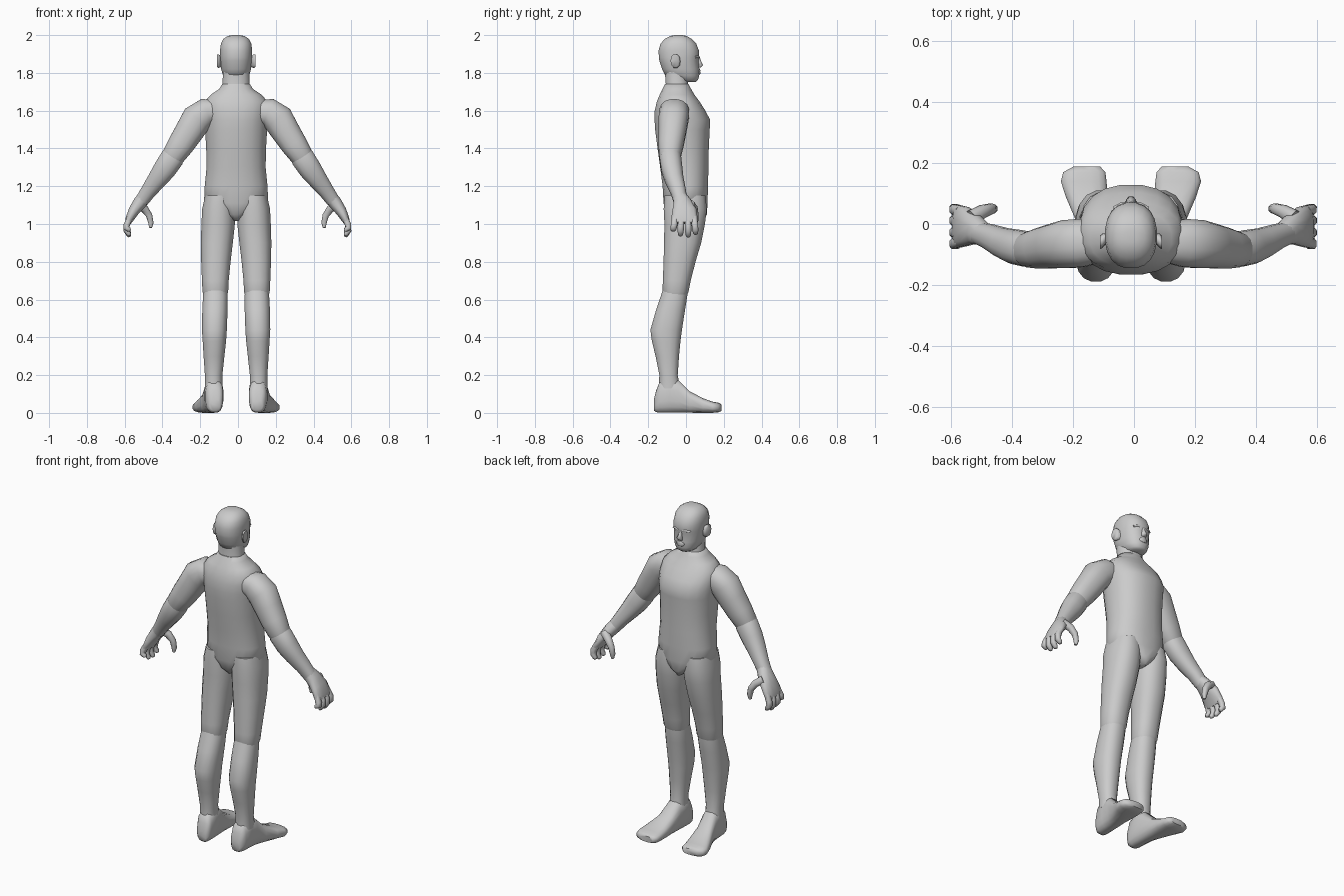
import bpy, bmesh, math
from mathutils import Vector

skin = bpy.data.materials.new("grey skin")
skin.diffuse_color = (0.6, 0.6, 0.6, 1)
MID = -0.01  # centre line of the body


def loft(name, rings, n=16, ref=(0, 1, 0), axis=None, power=2.3, side=1, shift=MID, smooth=60):
    """Skin rings (centre, half width, half depth); depth runs along ref."""
    pts = [Vector(r[0]) for r in rings]
    bm = bmesh.new()
    loops = []
    for i, (c, hu, hv) in enumerate(rings):
        t = Vector(axis) if axis else pts[min(i + 1, len(pts) - 1)] - pts[max(i - 1, 0)]
        t.normalize()
        v = Vector(ref)
        v = (v - t * v.dot(t)).normalized()
        u = v.cross(t)
        loop = []
        for k in range(n):
            a = 2 * math.pi * (k + 0.5) / n
            ca, sa = math.cos(a), math.sin(a)
            p = pts[i] + u * hu * math.copysign(abs(ca) ** (2 / power), ca) \
                + v * hv * math.copysign(abs(sa) ** (2 / power), sa)
            loop.append(bm.verts.new((p.x * side + shift, p.y, p.z)))
        loops.append(loop)
    for a, b in zip(loops, loops[1:]):
        for k in range(n):
            bm.faces.new((a[k], a[(k + 1) % n], b[(k + 1) % n], b[k]))
    bm.faces.new(loops[0])
    bm.faces.new(loops[-1])
    bmesh.ops.recalc_face_normals(bm, faces=bm.faces)
    me = bpy.data.meshes.new(name)
    bm.to_mesh(me)
    bm.free()
    me.materials.append(skin)
    ob = bpy.data.objects.new(name, me)
    bpy.context.collection.objects.link(ob)
    bpy.ops.object.select_all(action='DESELECT')
    ob.select_set(True)
    bpy.context.view_layer.objects.active = ob
    bpy.ops.object.shade_smooth_by_angle(angle=math.radians(smooth))
    return ob


def stack(name, rows, **kw):
    """Horizontal rings from rows (z, x, half width, back y, front y)."""
    return loft(name, [((x, (b + f) / 2, z), w, (f - b) / 2) for z, x, w, b, f in rows],
                axis=(0, 0, 1), **kw)


# Torso, from crotch to neck base
stack("torso", [
    (1.015, 0, .015, -.07, .09), (1.05, 0, .07, -.105, .112), (1.11, 0, .172, -.12, .115),
    (1.20, 0, .168, -.125, .118), (1.30, 0, .158, -.138, .12), (1.40, 0, .16, -.152, .122),
    (1.50, 0, .166, -.165, .127), (1.55, 0, .17, -.168, .13), (1.60, 0, .174, -.167, .104),
    (1.65, 0, .168, -.155, .072), (1.685, 0, .135, -.14, .045), (1.715, 0, .09, -.125, .028),
    (1.74, 0, .075, -.112, .014)], n=20)

# Neck and head
stack("neck", [(1.68, 0, .085, -.12, .03), (1.74, 0, .073, -.108, .013), (1.83, 0, .07, -.115, .01)])
stack("head", [
    (1.752, 0, .035, -.02, .052), (1.762, 0, .055, -.06, .064), (1.785, 0, .07, -.11, .071),
    (1.82, 0, .08, -.128, .072), (1.865, 0, .084, -.142, .067), (1.88, 0, .085, -.145, .072),
    (1.92, 0, .086, -.146, .069), (1.955, 0, .081, -.136, .055), (1.98, 0, .068, -.112, .03),
    (1.995, 0, .045, -.085, .005), (2.0, 0, .02, -.06, -.02)], n=20)
stack("nose", [(1.828, 0, .016, .05, .078), (1.84, 0, .017, .05, .092),
               (1.86, 0, .01, .05, .082), (1.885, 0, .008, .05, .073)], n=8)
stack("lips", [(1.792, 0, .018, .05, .074), (1.80, 0, .026, .05, .078),
               (1.806, 0, .027, .05, .075), (1.812, 0, .026, .05, .077), (1.82, 0, .014, .05, .073)], n=10)

for s, label in ((1, "right"), (-1, "left")):
    # Face details on each side
    loft(label + "_ear", [((.078, -.045, 1.86), .030, .016), ((.094, -.055, 1.862), .038, .024),
                          ((.102, -.06, 1.864), .034, .022)], n=10, axis=(1, 0, 0), side=s)
    loft(label + "_brow", [((.012, .062, 1.884), .007, .011), ((.032, .06, 1.888), .007, .011),
                           ((.055, .048, 1.883), .006, .01)], n=8, side=s)

    # Leg: thigh overlaps the shin at the knee
    stack(label + "_thigh", [
        (1.15, .088, .077, -.115, .105), (1.08, .093, .088, -.12, .112), (1.0, .095, .09, -.116, .102),
        (.90, .102, .086, -.118, .082), (.80, .107, .079, -.12, .052), (.70, .110, .072, -.124, .026),
        (.64, .110, .069, -.125, .014), (.61, .110, .058, -.115, .0)], side=s)
    stack(label + "_shin", [
        (.68, .110, .06, -.115, .01), (.62, .110, .066, -.134, .008), (.55, .112, .068, -.158, -.003),
        (.44, .115, .067, -.19, -.02), (.38, .115, .063, -.182, -.028), (.30, .117, .056, -.162, -.036),
        (.20, .119, .047, -.142, -.043), (.13, .119, .047, -.145, -.03)], side=s)

    # Foot, from heel to toes, pointing slightly outward
    foot = [(-.17, .112, .026, .012, .07), (-.158, .113, .04, .003, .12), (-.138, .115, .047, 0, .17),
            (-.09, .117, .05, 0, .185), (-.04, .12, .05, 0, .175), (.02, .13, .055, 0, .115),
            (.09, .145, .07, 0, .078), (.14, .155, .076, 0, .06), (.17, .153, .07, .002, .055),
            (.188, .145, .045, .01, .045)]
    loft(label + "_foot", [((x, y, (b + t) / 2), w, (t - b) / 2) for y, x, w, b, t in foot],
         ref=(0, 0, 1), axis=(0, 1, 0), power=2.8, side=s)

    # Arm: upper arm overlaps the forearm at the elbow
    arm = dict(side=s, shift=-.003)
    loft(label + "_upper_arm", [
        ((.10, -.06, 1.60), .06, .065), ((.165, -.062, 1.592), .075, .08), ((.215, -.066, 1.555), .084, .08),
        ((.255, -.072, 1.49), .077, .074), ((.30, -.08, 1.42), .071, .068),
        ((.34, -.085, 1.36), .062, .058), ((.36, -.085, 1.33), .045, .045)], **arm)
    loft(label + "_forearm", [
        ((.31, -.085, 1.40), .045, .045), ((.345, -.083, 1.35), .064, .058), ((.385, -.075, 1.29), .061, .057),
        ((.425, -.062, 1.235), .052, .05), ((.47, -.042, 1.175), .042, .042),
        ((.505, -.03, 1.125), .037, .037)], **arm)

    # Hand with four curled fingers and a thumb
    loft(label + "_palm", [
        ((.488, -.036, 1.15), .036, .036), ((.515, -.02, 1.115), .037, .048),
        ((.548, -.009, 1.07), .03, .066), ((.572, -.008, 1.025), .022, .072),
        ((.58, -.008, 1.005), .016, .068)], n=12, **arm)
    for i, (y, tip) in enumerate([(-.063, .962), (-.027, .937), (.011, .932), (.047, .945)]):
        loft(f"{label}_finger_{i + 1}", [
            ((.568, y * .9, 1.035), .016, .017), ((.586, y, .995), .018, .018),
            ((.588, y * 1.05, (tip + .995) / 2), .016, .0175),
            ((.574, y * 1.08, tip + .008), .013, .014), ((.57, y * 1.08, tip), .007, .008)], n=8, **arm)
    loft(label + "_thumb", [
        ((.53, .02, 1.105), .024, .026), ((.492, .042, 1.08), .022, .022), ((.467, .05, 1.045), .018, .018),
        ((.458, .05, 1.005), .015, .015), ((.46, .048, .98), .008, .009)], n=8, **arm)
